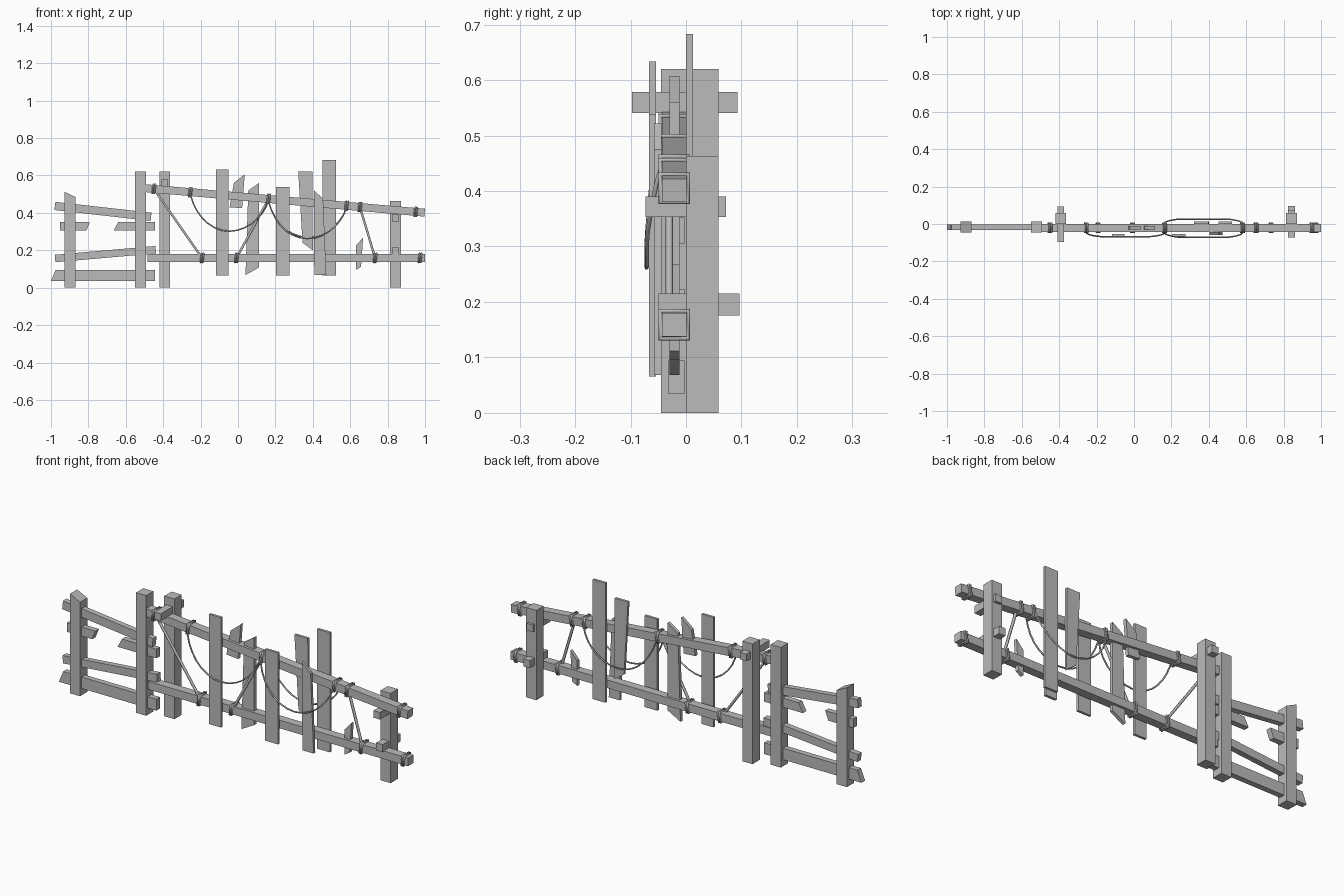
import bpy
import math
from mathutils import Vector

cube = bpy.data.objects.get("Cube")
if cube:
    bpy.data.objects.remove(cube)

grey = bpy.data.materials.new("weathered grey")
grey.use_nodes = True
grey.diffuse_color = (0.5, 0.5, 0.5, 1)
grey.node_tree.nodes["Principled BSDF"].inputs["Base Color"].default_value = (0.5, 0.5, 0.5, 1)


def prism(name, outline, y0, y1):
    """Extrude an (x, z) outline from y0 to y1."""
    n = len(outline)
    verts = [(x, y, z) for y in (y0, y1) for x, z in outline]
    faces = [tuple(range(n)), tuple(reversed(range(n, 2 * n)))]
    faces += [(i, i + n, (i + 1) % n + n, (i + 1) % n) for i in range(n)]
    mesh = bpy.data.meshes.new(name)
    mesh.from_pydata(verts, [], faces)
    # outlines may run either way round, so make the normals point outward
    import bmesh
    bm = bmesh.new()
    bm.from_mesh(mesh)
    bmesh.ops.recalc_face_normals(bm, faces=bm.faces)
    bm.to_mesh(mesh)
    bm.free()
    mesh.materials.append(grey)
    obj = bpy.data.objects.new(name, mesh)
    bpy.context.collection.objects.link(obj)
    return obj


def block(name, x0, x1, y0, y1, z0, z1):
    return prism(name, [(x0, z0), (x1, z0), (x1, z1), (x0, z1)], y0, y1)


def beam(name, a, b, height, y0, y1):
    """Square-ended beam between two (x, z) points."""
    a, b = Vector(a), Vector(b)
    d = (b - a).normalized()
    s = Vector((-d.y, d.x)) * height / 2
    return prism(name, [a - s, b - s, b + s, a + s], y0, y1)


def rope(name, points, radius, closed=False):
    curve = bpy.data.curves.new(name, "CURVE")
    curve.dimensions = "3D"
    curve.bevel_depth = radius
    curve.bevel_resolution = 1
    curve.use_fill_caps = True
    spline = curve.splines.new("POLY")
    spline.points.add(len(points) - 1)
    for p, co in zip(spline.points, points):
        p.co = (*co, 1)
    spline.use_cyclic_u = closed
    curve.materials.append(grey)
    obj = bpy.data.objects.new(name, curve)
    bpy.context.collection.objects.link(obj)


# Posts
prism("end_post", [(-0.928, 0), (-0.87, 0), (-0.87, 0.485), (-0.928, 0.513)], -0.045, 0.014)
block("middle_post", -0.551, -0.493, -0.045, 0.014, 0, 0.62)
block("tall_back_post", -0.421, -0.363, 0, 0.059, 0, 0.62)
block("short_back_post", 0.813, 0.871, 0, 0.059, 0, 0.463)

# Pegs through the back posts
block("tall_post_peg", -0.41, -0.373, -0.097, 0.093, 0.541, 0.578)
block("short_post_upper_peg", 0.824, 0.861, -0.073, 0.072, 0.353, 0.39)
block("short_post_lower_peg", 0.824, 0.861, -0.05, 0.096, 0.176, 0.215)

# Long rails
UP_A, UP_B = (-0.495, 0.532), (0.998, 0.401)
LOW_Z = 0.159
RAIL_Y = (-0.043, 0.001)
beam("upper_rail", UP_A, UP_B, 0.042, *RAIL_Y)
beam("lower_rail", (-0.485, LOW_Z), (1.0, LOW_Z), 0.042, *RAIL_Y)

# Rails of the left bay, one of them snapped
BAY_Y = (-0.032, -0.003)
beam("bay_top_rail", (-0.979, 0.437), (-0.465, 0.379), 0.044, *BAY_Y)
beam("bay_slanted_rail", (-0.978, 0.156), (-0.44, 0.203), 0.04, *BAY_Y)
prism("bay_bottom_rail", [(-1, 0.035), (-0.443, 0.035), (-0.443, 0.094), (-0.976, 0.094)], *BAY_Y)
prism("snapped_rail_outer", [(-0.953, 0.305), (-0.81, 0.305), (-0.792, 0.352), (-0.953, 0.352)], *BAY_Y)
prism("snapped_rail_inner", [(-0.665, 0.305), (-0.443, 0.305), (-0.443, 0.352), (-0.64, 0.352)], *BAY_Y)

# Pickets nailed in front of, inside and behind the rails
FRONT, MID, BACK = (-0.067, -0.054), (-0.03, -0.012), (0, 0.013)
block("front_picket_tall", -0.118, -0.05, *FRONT, 0.066, 0.633)
block("front_picket_short", 0.202, 0.275, *FRONT, 0.066, 0.538)
prism("front_picket_split", [(0.408, 0.068), (0.472, 0.068), (0.455, 0.475), (0.405, 0.522)],
      -0.058, -0.044)
block("back_picket_tall", 0.451, 0.524, *BACK, 0.066, 0.683)
prism("back_picket_broken", [(0.345, 0.24), (0.4, 0.2), (0.398, 0.62), (0.322, 0.62)], *BACK)
prism("inner_picket_stub", [(-0.045, 0.43), (0.022, 0.425), (0.036, 0.607), (-0.022, 0.56)], *MID)
prism("inner_picket_long", [(0.04, 0.068), (0.113, 0.108), (0.113, 0.56), (0.055, 0.52)], *MID)
prism("inner_picket_splinter", [(0.63, 0.095), (0.658, 0.112), (0.669, 0.268), (0.63, 0.225)], *MID)


def upper_z(x):
    t = (x - UP_A[0]) / (UP_B[0] - UP_A[0])
    return UP_A[1] + t * (UP_B[1] - UP_A[1])


# Rope lashings, two square turns each
def lashing(name, x, z):
    y0, y1 = RAIL_Y[0] - 0.003, RAIL_Y[1] + 0.003
    h = 0.025
    for k, dx in enumerate((-0.005, 0.005)):
        lean = 0.003
        ring = [(x + dx - lean, y0, z - h), (x + dx - lean, y1, z - h),
                (x + dx + lean, y1, z + h), (x + dx + lean, y0, z + h)]
        rope(f"{name}_turn_{k + 1}", ring, 0.005, True)


for i, x in enumerate((-0.45, -0.255, 0.163, 0.58, 0.652, 0.95)):
    lashing(f"upper_lashing_{i + 1}", x, upper_z(x))
for i, x in enumerate((-0.192, -0.008, 0.733, 0.973)):
    lashing(f"lower_lashing_{i + 1}", x, LOW_Z)

# Taut ropes between the rails
for i, (top, low) in enumerate(((-0.45, -0.192), (0.163, -0.008), (0.652, 0.733))):
    rope(f"taut_rope_{i + 1}", [(top, -0.03, upper_z(top)), (low, -0.03, LOW_Z)], 0.007)


# Slack ropes hanging in a bow from the upper rail
def slack(name, x0, x1, y_end, y_mid, bottom):
    pts = []
    steps = 16
    for i in range(steps + 1):
        a = math.pi * i / steps
        x = (x0 + x1) / 2 - (x1 - x0) / 2 * math.cos(a)
        bow = math.sin(a)
        top = upper_z(x)
        y = y_end + (y_mid - y_end) * min(1, bow * 1.3)
        pts.append((x, y, top + (bottom - top) * bow ** 1.3))
    rope(name, pts, 0.004)


slack("slack_rope_left", -0.255, 0.163, -0.046, -0.068, 0.302)
slack("slack_rope_right_front", 0.163, 0.58, -0.046, -0.071, 0.262)
slack("slack_rope_right_back", 0.163, 0.58, 0.004, 0.026, 0.27)
